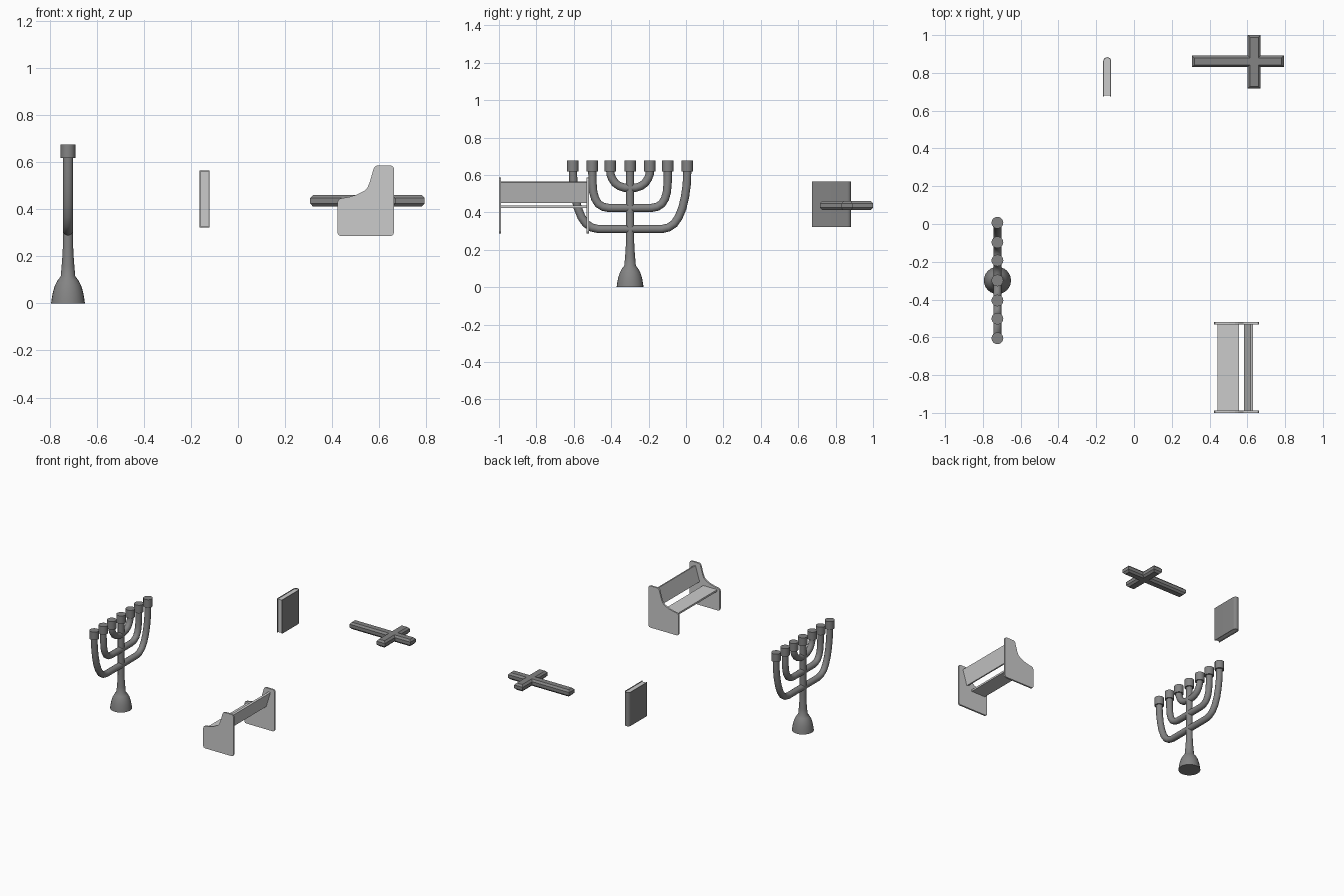
import bpy, bmesh, math
from mathutils import Vector

if "Cube" in bpy.data.objects:
    bpy.data.objects.remove(bpy.data.objects["Cube"])


def finish(name, bm, grey, smooth=False):
    bmesh.ops.recalc_face_normals(bm, faces=bm.faces)
    me = bpy.data.meshes.new(name)
    bm.to_mesh(me)
    bm.free()
    ob = bpy.data.objects.new(name, me)
    bpy.context.collection.objects.link(ob)
    me.materials.append(grey)
    if smooth:
        bpy.ops.object.select_all(action='DESELECT')
        bpy.context.view_layer.objects.active = ob
        ob.select_set(True)
        bpy.ops.object.shade_smooth_by_angle(angle=math.radians(40))
    return ob


def material(name, v):
    m = bpy.data.materials.new(name)
    m.diffuse_color = (v, v, v, 1)
    m.use_nodes = True
    m.node_tree.nodes["Principled BSDF"].inputs["Base Color"].default_value = m.diffuse_color
    return m


DARK, LIGHT = material("dark_grey", 0.23), material("light_grey", 0.57)


def skin(name, rings):
    """Join equal rings of points into a capped smooth tube."""
    bm = bmesh.new()
    loops = [[bm.verts.new(p) for p in r] for r in rings]
    n = len(loops[0])
    for a, b in zip(loops, loops[1:]):
        for i in range(n):
            j = (i + 1) % n
            bm.faces.new((a[i], a[j], b[j], b[i]))
    bm.faces.new(loops[0])
    bm.faces.new(loops[-1])
    return finish(name, bm, DARK, True)


def lathe(name, x, y, profile, n=24):
    angles = [2 * math.pi * i / n for i in range(n)]
    return skin(name, [[(x + r * math.cos(a), y + r * math.sin(a), z)
                        for a in angles] for r, z in profile])


def prism(name, points, to3d, lo, hi, grey, smooth=False):
    """Extrude a 2D outline between lo and hi."""
    bm = bmesh.new()
    a = [bm.verts.new(to3d(u, v, lo)) for u, v in points]
    b = [bm.verts.new(to3d(u, v, hi)) for u, v in points]
    bm.faces.new(a)
    bm.faces.new(b)
    for i in range(len(a)):
        j = (i + 1) % len(a)
        bm.faces.new((a[i], a[j], b[j], b[i]))
    return finish(name, bm, grey, smooth)


along_y = lambda u, v, w: (u + 0.003, w, v)
along_z = lambda u, v, w: (u, v, w)

# Candelabrum: base, stem and cups
CX, CY = -0.723, -0.299
lathe("candelabrum_stem", CX, CY, [
    (0.072, 0), (0.069, 0.022), (0.064, 0.05), (0.055, 0.078), (0.043, 0.1),
    (0.031, 0.115), (0.027, 0.16), (0.024, 0.2), (0.022, 0.24), (0.022, 0.63)])
for i, d in enumerate((-0.306, -0.202, -0.106, 0, 0.106, 0.202, 0.306)):
    lathe(f"candle_cup_{i}", CX, CY + d, [(0.031, 0.619), (0.031, 0.677)])

# Candelabrum: three nested curved arms, each mirrored about the stem
arms = {
    "outer_arm": [(0, .311), (.17, .311), (.205, .319), (.236, .34), (.26, .375),
                  (.28, .425), (.294, .485), (.303, .55), (.306, .63)],
    "middle_arm": [(0, .424), (.115, .424), (.145, .43), (.17, .446), (.187, .474),
                   (.197, .51), (.201, .56), (.202, .63)],
    "inner_arm": [(0, .53), (.03, .532), (.058, .541), (.08, .557), (.097, .582),
                  (.105, .605), (.106, .63)],
}
for name, half in arms.items():
    path = [Vector((CX, CY - d, z)) for d, z in reversed(half)]
    path += [Vector((CX, CY + d, z)) for d, z in half[1:]]
    rings = []
    for i, p in enumerate(path):
        t = (path[min(i + 1, len(path) - 1)] - path[max(i - 1, 0)]).normalized()
        side = Vector((1, 0, 0))
        up = t.cross(side)
        rings.append([p + 0.022 * (math.cos(k * math.pi / 8) * side +
                                   math.sin(k * math.pi / 8) * up) for k in range(16)])
    skin(name, rings)

# Bench: two shaped end panels
panel = [(.42, .30), (.424, .291), (.433, .287), (.647, .287), (.656, .291), (.66, .30),
         (.66, .574), (.656, .583), (.647, .587), (.59, .587), (.58, .583), (.574, .574),
         (.557, .515), (.547, .492), (.533, .478), (.5, .462), (.47, .453), (.435, .447),
         (.425, .442), (.42, .43)]
for name, y in (("bench_near_end", -1.0), ("bench_far_end", -0.531)):
    prism(name, panel, along_y, y, y + 0.012, LIGHT)

# Bench: flat seat and leaning backrest
prism("bench_seat", [(.44, .423), (.552, .423), (.552, .436), (.44, .436)],
      along_y, -0.99, -0.53, LIGHT)
prism("bench_backrest", [(.58, .455), (.594, .451), (.627, .56), (.613, .564)],
      along_y, -0.99, -0.53, LIGHT)

# Book: cover wrapped round a spine, and page block
X0, R = -0.142, 0.021
def wrap(r, front):
    arc = [(X0 + r * math.cos(math.pi * k / 10), 0.862 + r * math.sin(math.pi * k / 10))
           for k in range(11)]
    return [(X0 + r, front)] + arc + [(X0 - r, front)]
prism("book_cover", wrap(R, 0.675) + wrap(R - 0.005, 0.675)[::-1],
      along_z, 0.323, 0.566, DARK, True)
prism("book_pages", wrap(R - 0.004, 0.679), along_z, 0.326, 0.563, LIGHT, True)

# Cross: plus outline with chamfered edges above and below
def cross_ring(c, z):
    x0, x1, x2, x3 = .307 + c, .602 + c, .670 - c, .794 - c
    y0, y1, y2, y3 = .717 + c, .830 + c, .892 - c, 1.0 - c
    return [(x0, y1, z), (x1, y1, z), (x1, y0, z), (x2, y0, z), (x2, y1, z), (x3, y1, z),
            (x3, y2, z), (x2, y2, z), (x2, y3, z), (x1, y3, z), (x1, y2, z), (x0, y2, z)]
skin("cross", [cross_ring(.012, .412), cross_ring(0, .425),
               cross_ring(0, .448), cross_ring(.012, .461)])
